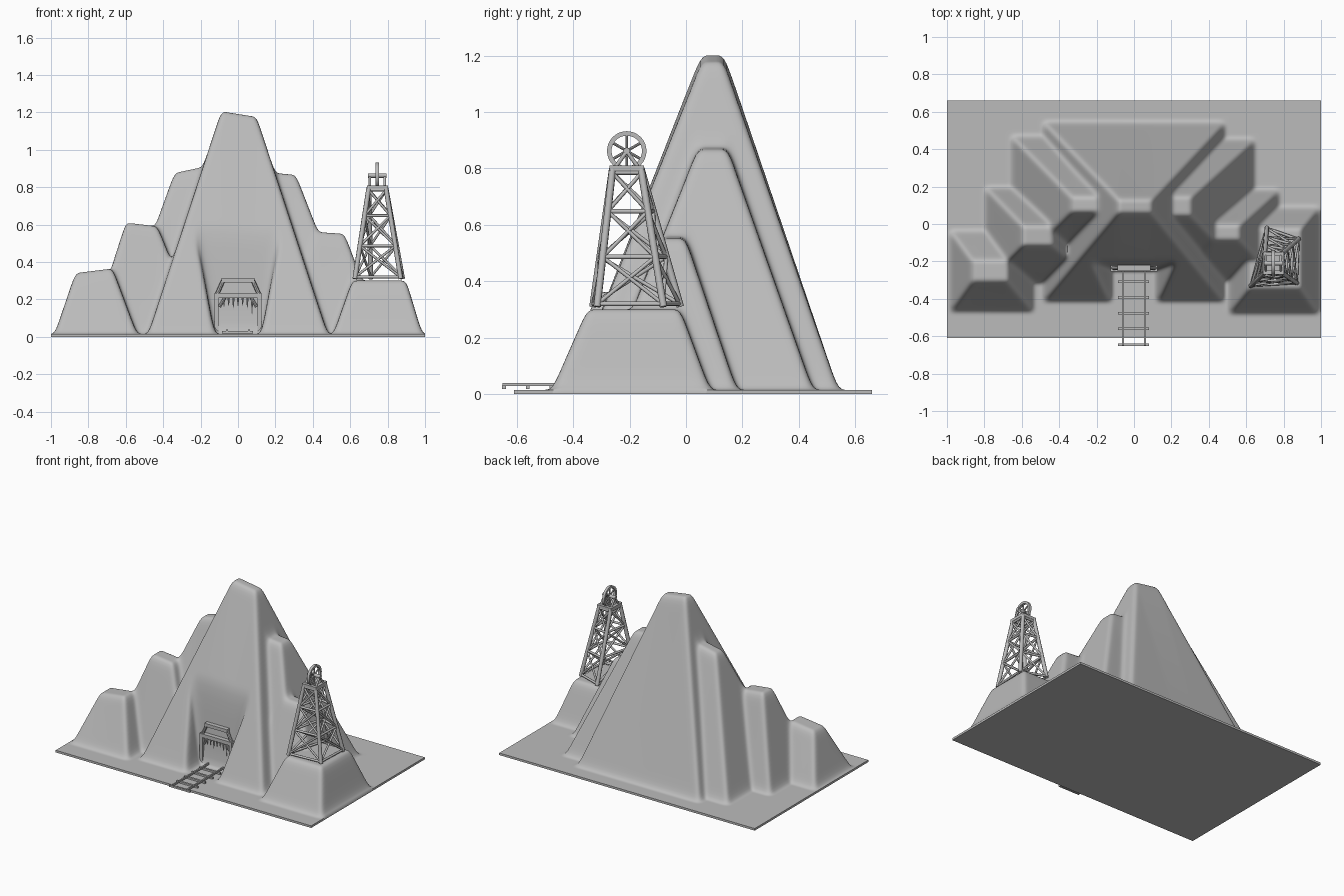
import bpy, bmesh, math, random
from mathutils import Vector, Matrix

if "Cube" in bpy.data.objects:
    bpy.data.objects.remove(bpy.data.objects["Cube"])

random.seed(4)
rock = bpy.data.materials.new("rock_grey")
rock.diffuse_color = (0.5, 0.5, 0.5, 1)
rock.use_nodes = True
rock.node_tree.nodes["Principled BSDF"].inputs["Base Color"].default_value = rock.diffuse_color


def finish(name, bm, angle=None):
    bmesh.ops.recalc_face_normals(bm, faces=bm.faces)
    me = bpy.data.meshes.new(name)
    bm.to_mesh(me)
    bm.free()
    ob = bpy.data.objects.new(name, me)
    bpy.context.collection.objects.link(ob)
    me.materials.append(rock)
    if angle:
        bpy.ops.object.select_all(action='DESELECT')
        ob.select_set(True)
        bpy.context.view_layer.objects.active = ob
        bpy.ops.object.shade_smooth_by_angle(angle=math.radians(angle))
    return ob


def bar(bm, a, b, r, r2=None, sides=8):
    """Round bar from a to b."""
    a, b = Vector(a), Vector(b)
    d = b - a
    m = Matrix.Translation((a + b) / 2) @ d.to_track_quat('Z', 'Y').to_matrix().to_4x4()
    bmesh.ops.create_cone(bm, cap_ends=True, segments=sides, radius1=r,
                          radius2=r if r2 is None else r2, depth=d.length, matrix=m)


def box(bm, lo, hi):
    c = [(p + q) / 2 for p, q in zip(lo, hi)]
    s = [q - p for p, q in zip(lo, hi)]
    bmesh.ops.create_cube(bm, size=1, matrix=Matrix.Translation(c) @ Matrix.Diagonal((*s, 1)))


# Peaks: base x0,x1,y0,y1, top x0,x1,y0,y1, height at left and right of top
GROUND = 0.015
PEAKS = [
    ((-.48, .48, -.41, .54), (-.09, .10, .055, .135), 1.205, 1.175),
    ((-.65, .20, -.25, .465), (-.34, -.15, .06, .15), .875, .915),
    ((-.20, .64, -.30, .45), (.15, .31, .04, .15), .88, .865),
    ((-.79, -.20, -.31, .19), (-.60, -.43, -.12, -.005), .61, .59),
    ((.20, .77, -.30, .18), (.42, .57, -.09, .0), .56, .55),
    ((-.98, -.54, -.465, -.04), (-.87, -.67, -.31, -.19), .34, .365),
    ((.51, .985, -.475, .085), (.61, .90, -.35, -.02), .30, .30),
]


def height(x, y):
    h = 0
    for (bx0, bx1, by0, by1), (tx0, tx1, ty0, ty1), hl, hr in PEAKS:
        t = min(max((x - tx0) / (tx1 - tx0), 0), 1)
        top = hl + (hr - hl) * t - GROUND
        k = min((x - bx0) / (tx0 - bx0), (bx1 - x) / (bx1 - tx1),
                (y - by0) / (ty0 - by0), (by1 - y) / (by1 - ty1), 1)
        h = max(h, top * k)
    # Alcove for the mine entrance
    return min(h, max(0, (y + .235) * 16, (abs(x) - .125) * 5.5))


# Mountain terrain on its slab
NX, NY, Y0, Y1 = 220, 140, -.61, .66
H = [[height(-1 + 2 * i / NX, Y0 + (Y1 - Y0) * j / NY) for j in range(NY + 1)]
     for i in range(NX + 1)]
for axis in (0, 1) * 3:
    G = [row[:] for row in H]
    for i in range(1, NX):
        for j in range(1, NY):
            a, b = (G[i - 1][j], G[i + 1][j]) if axis else (G[i][j - 1], G[i][j + 1])
            H[i][j] = (a + b + 1.2 * G[i][j]) / 3.2
bm = bmesh.new()
V = [[bm.verts.new((-1 + 2 * i / NX, Y0 + (Y1 - Y0) * j / NY, GROUND + H[i][j]))
      for j in range(NY + 1)] for i in range(NX + 1)]
for i in range(NX):
    for j in range(NY):
        bm.faces.new((V[i][j], V[i + 1][j], V[i + 1][j + 1], V[i][j + 1]))
rim = [e for e in bm.edges if e.is_boundary]
new = bmesh.ops.extrude_edge_only(bm, edges=rim)["geom"]
for v in new:
    if isinstance(v, bmesh.types.BMVert):
        v.co.z = 0
bmesh.ops.contextual_create(bm, geom=[e for e in new if isinstance(e, bmesh.types.BMEdge)])
finish("mountain_terrain", bm, 60)

# Mine track: rails and sleepers
bm = bmesh.new()
for x in (-.058, .058):
    box(bm, (x - .005, -.65, .028), (x + .005, -.23, .04))
for k in range(5):
    y = -.645 + k * .084
    box(bm, (-.085, y - .007, .018), (.08, y + .007, .03))
finish("mine_track", bm)

# Mine entrance frame
bm = bmesh.new()
PY = -.235
for s in (-1, 1):
    box(bm, (s * .115 - .011, PY - .015, .01), (s * .115 + .011, PY + .015, .22))
    bar(bm, (s * .113, PY, .225), (s * .08, PY, .30), .011)
    bar(bm, (s * .1, PY, .16), (s * .07, PY, .21), .008)
box(bm, (-.125, PY - .018, .208), (.125, PY + .018, .234))
box(bm, (-.088, PY - .015, .29), (.088, PY + .015, .313))
finish("entrance_frame", bm)

# Hanging spikes under the lintel
bm = bmesh.new()
for k in range(7):
    x = -.075 + k * .025
    bar(bm, (x, PY, .21), (x, PY, .19 - random.uniform(.02, .08)), .008, .001, 6)
finish("hanging_spikes", bm, 40)

# Headframe tower: four leaning legs, rails and cross braces
FEET = [Vector(p) for p in ((.625, -.33, .31), (.87, -.315, .31), (.88, -.08, .31), (.71, -.02, .31))]
TOPS = [Vector(p) for p in ((.70, -.26, .80), (.79, -.26, .80), (.79, -.16, .80), (.70, -.16, .80))]
LEVELS = [.02, .36, .69, .97]
legs, braces = bmesh.new(), bmesh.new()
for n in range(4):
    m = (n + 1) % 4
    bar(legs, FEET[n], TOPS[n], .013)
    for k, t in enumerate(LEVELS):
        a, b = FEET[n].lerp(TOPS[n], t), FEET[m].lerp(TOPS[m], t)
        bar(braces, a, b, .008)
        if k < 3:
            u = LEVELS[k + 1]
            bar(braces, a, FEET[m].lerp(TOPS[m], u), .007)
            bar(braces, b, FEET[n].lerp(TOPS[n], u), .007)
finish("tower_legs", legs, 50)
finish("tower_braces", braces, 50)

# Tower cap and bearing supports
bm = bmesh.new()
for x in (.70, .79):
    box(bm, (x - .011, -.27, .79), (x + .011, -.15, .81))
for y in (-.26, -.16):
    box(bm, (.69, y - .011, .79), (.80, y + .011, .81))
for x in (.705, .785):
    for y in (-.25, -.17):
        bar(bm, (x, y, .805), (x, -.21, .86), .007)
finish("tower_cap", bm, 50)

# Winding wheel: rim, spokes, axle
bm = bmesh.new()
C = Vector((.745, -.21, .862))
N = 32
rings = []
for k in range(N):
    a = 2 * math.pi * k / N
    d = Vector((0, math.cos(a), math.sin(a)))
    rings.append([bm.verts.new(C + d * r + Vector((x, 0, 0)))
                  for r, x in ((.070, -.009), (.070, .009), (.054, .009), (.054, -.009))])
for k in range(N):
    p, q = rings[k], rings[(k + 1) % N]
    for s in range(4):
        t = (s + 1) % 4
        bm.faces.new((p[s], p[t], q[t], q[s]))
for k in range(3):
    a = math.pi * k / 3 + math.pi / 6
    d = Vector((0, math.cos(a), math.sin(a))) * .06
    bar(bm, C - d, C + d, .005)
bar(bm, C - Vector((.05, 0, 0)), C + Vector((.05, 0, 0)), .012, sides=12)
finish("winding_wheel", bm, 40)
